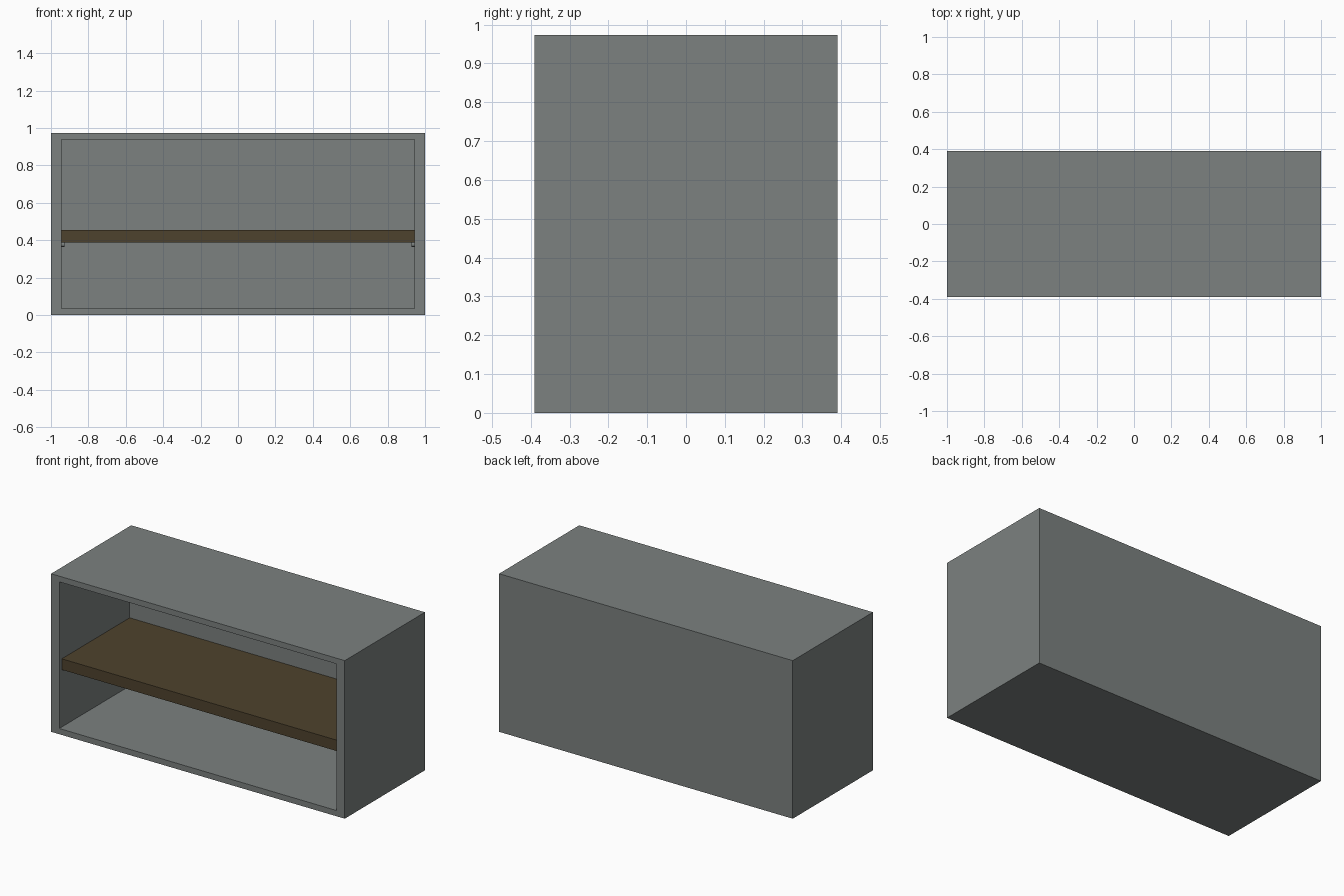
import bpy
import bmesh
import math
from mathutils import Matrix

cube = bpy.data.objects.get("Cube")
if cube:
    bpy.data.objects.remove(cube, do_unlink=True)

WIDTH, DEPTH, HEIGHT = 2.0, 0.78, 0.973
SIDE, EDGE = 0.056, 0.05          # side panels, top and bottom panels
FRONT = -DEPTH / 2
INNER_BACK = 0.295
INNER_X = WIDTH / 2 - SIDE


def material(name, color):
    mat = bpy.data.materials.new(name)
    mat.use_nodes = True
    mat.diffuse_color = color
    mat.node_tree.nodes["Principled BSDF"].inputs["Base Color"].default_value = color
    return mat


def finish(bm, name, mat):
    bmesh.ops.recalc_face_normals(bm, faces=bm.faces)
    mesh = bpy.data.meshes.new(name)
    bm.to_mesh(mesh)
    bm.free()
    mesh.materials.append(mat)
    obj = bpy.data.objects.new(name, mesh)
    bpy.context.collection.objects.link(obj)
    return obj


def box(lo, hi):
    bm = bmesh.new()
    bmesh.ops.create_cube(bm, size=1)
    for v in bm.verts:
        for i in range(3):
            v.co[i] = lo[i] if v.co[i] < 0 else hi[i]
    return bm


grey = material("cabinet grey", (0.20, 0.22, 0.215, 1))
brown = material("dark wood", (0.076, 0.055, 0.026, 1))

# Cabinet: a box whose front face is inset and pushed in to form the opening
bm = box((-WIDTH / 2, FRONT, 0), (WIDTH / 2, -FRONT, HEIGHT))
bm.normal_update()
front = min(bm.faces, key=lambda f: f.calc_center_median().y)
bmesh.ops.inset_individual(bm, faces=[front], thickness=EDGE)
for v in front.verts:
    v.co.x = math.copysign(INNER_X, v.co.x)
cavity = bmesh.ops.extrude_discrete_faces(bm, faces=[front])["faces"][0]
for v in cavity.verts:
    v.co.y = INNER_BACK
finish(bm, "cabinet", grey)

# Shelf, set slightly behind the front edge
SHELF_LOW, SHELF_TOP = 0.388, 0.455
finish(box((-INNER_X, FRONT + 0.024, SHELF_LOW), (INNER_X, INNER_BACK, SHELF_TOP)),
       "shelf", brown)

# Shelf pins on both side walls
PIN_LENGTH, PIN_RADIUS = 0.016, 0.012
for side, sx in (("left", 1), ("right", -1)):
    for place, y in (("front", -0.25), ("back", 0.17)):
        bm = bmesh.new()
        bmesh.ops.create_cone(bm, cap_ends=True, segments=16, radius1=PIN_RADIUS,
                              radius2=PIN_RADIUS, depth=PIN_LENGTH)
        bm.transform(Matrix.Translation((sx * (INNER_X - PIN_LENGTH / 2), y,
                                         SHELF_LOW - PIN_RADIUS))
                     @ Matrix.Rotation(math.pi / 2, 4, "Y"))
        finish(bm, f"shelf_pin_{place}_{side}", grey)
